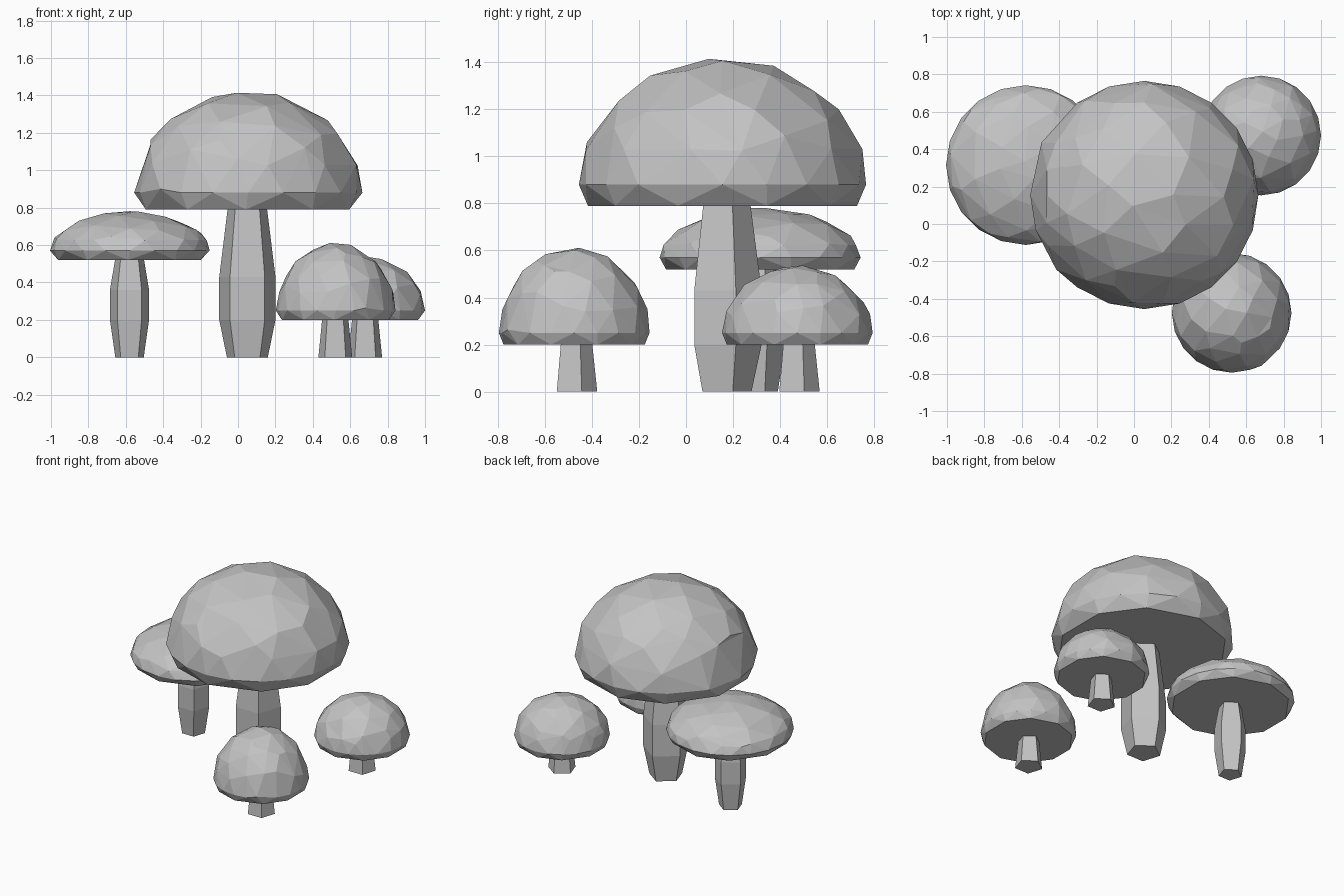
import bpy, bmesh, math, random

cube = bpy.data.objects.get("Cube")
if cube:
    bpy.data.objects.remove(cube)

random.seed(4)
grey = bpy.data.materials.new("mushroom_grey")
grey.use_nodes = True
tint = (0.55, 0.55, 0.55, 1)
grey.diffuse_color = tint
grey.node_tree.nodes["Principled BSDF"].inputs["Base Color"].default_value = tint


def add_object(name, bm, location):
    mesh = bpy.data.meshes.new(name)
    bmesh.ops.recalc_face_normals(bm, faces=bm.faces)
    bm.to_mesh(mesh)
    bm.free()
    mesh.materials.append(grey)
    obj = bpy.data.objects.new(name, mesh)
    obj.location = location
    bpy.context.collection.objects.link(obj)
    return obj


def make_cap(name, centre, radius, bottom, rim, top):
    """Faceted dome with a flat underside."""
    height = top - rim
    floor = (bottom - rim) / height
    bm = bmesh.new()
    bmesh.ops.create_icosphere(bm, subdivisions=3, radius=1)
    for v in bm.verts:
        if v.co.z < floor:
            v.co.x *= 0.96
            v.co.y *= 0.96
            v.co.z = floor
        elif v.co.z > 0.1:
            v.co *= random.uniform(0.975, 1.01)
        v.co.x *= radius
        v.co.y *= radius
        v.co.z *= height
    cap = add_object(name, bm, (*centre, rim))
    # Irregular facets
    facets = cap.modifiers.new("facets", 'DECIMATE')
    facets.ratio = 0.42


def make_stem(name, centre, rings):
    """Five-sided stem with a flat front, lofted through (height, radius) rings."""
    bm = bmesh.new()
    loops = []
    for z, r in rings:
        angles = [math.pi / 2 + i * math.tau / 5 for i in range(5)]
        loops.append([bm.verts.new((r * math.cos(a), r * math.sin(a), z)) for a in angles])
    for low, high in zip(loops, loops[1:]):
        for i in range(5):
            j = (i + 1) % 5
            bm.faces.new((low[i], low[j], high[j], high[i]))
    bm.faces.new(loops[0])
    bm.faces.new(loops[-1])
    add_object(name, bm, (*centre, 0))


# Caps: centre, radius, underside, widest height, top
make_cap("large_cap", (0.055, 0.155), 0.61, 0.79, 0.88, 1.42)
make_cap("wide_cap", (-0.578, 0.315), 0.427, 0.52, 0.57, 0.78)
make_cap("front_small_cap", (0.522, -0.475), 0.32, 0.2, 0.25, 0.61)
make_cap("back_small_cap", (0.68, 0.473), 0.32, 0.2, 0.25, 0.535)

# Stems
make_stem("large_stem", (0.05, 0.163), [(0, 0.115), (0.2, 0.158), (0.43, 0.158), (0.8, 0.11)])
make_stem("wide_stem", (-0.58, 0.31), [(0, 0.08), (0.2, 0.11), (0.36, 0.11), (0.53, 0.08)])
for name, centre in (("front_small_stem", (0.52, -0.472)), ("back_small_stem", (0.68, 0.473))):
    make_stem(name, centre, [(0, 0.095), (0.21, 0.073)])
